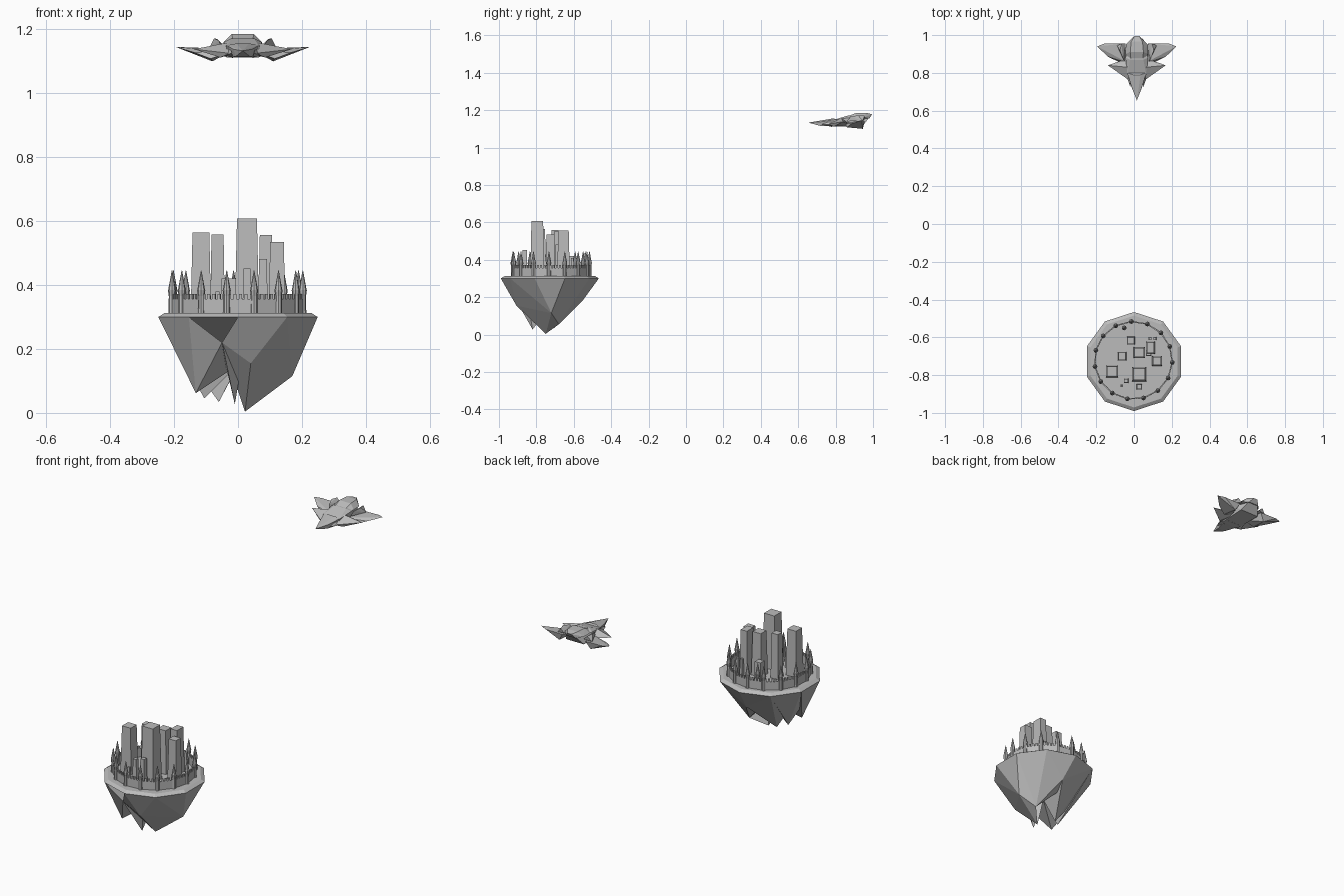
import bpy, bmesh
from math import sin, cos, radians, pi
from mathutils import Vector, Matrix

cube = bpy.data.objects.get("Cube")
if cube:
    bpy.data.objects.remove(cube, do_unlink=True)

grey = bpy.data.materials.new("stone_grey")
grey.use_nodes = True
grey.diffuse_color = (0.5, 0.5, 0.5, 1)
grey.node_tree.nodes["Principled BSDF"].inputs["Base Color"].default_value = (0.5, 0.5, 0.5, 1)


def finish(name, bm):
    bmesh.ops.recalc_face_normals(bm, faces=bm.faces)
    mesh = bpy.data.meshes.new(name)
    bm.to_mesh(mesh)
    bm.free()
    mesh.materials.append(grey)
    obj = bpy.data.objects.new(name, mesh)
    bpy.context.scene.collection.objects.link(obj)
    return obj


def hull(name, points):
    """Faceted solid wrapped around a few points."""
    bm = bmesh.new()
    for p in points:
        bm.verts.new(p)
    bmesh.ops.convex_hull(bm, input=bm.verts[:])
    loose = [v for v in bm.verts if not v.link_faces]
    bmesh.ops.delete(bm, geom=loose, context='VERTS')
    return finish(name, bm)


def add_frustum(bm, x, y, z0, z1, r0, r1, sides, turn=0.0):
    mat = Matrix.Translation((x, y, (z0 + z1) / 2)) @ Matrix.Rotation(turn, 4, 'Z')
    bmesh.ops.create_cone(bm, cap_ends=True, segments=sides, radius1=r0, radius2=r1,
                          depth=z1 - z0, matrix=mat)


def add_box(bm, x, y, z0, z1, sx, sy, turn=0.0, taper=1.0):
    mat = (Matrix.Translation((x, y, (z0 + z1) / 2)) @ Matrix.Rotation(turn, 4, 'Z')
           @ Matrix.Diagonal((sx, sy, z1 - z0, 1)))
    verts = bmesh.ops.create_cube(bm, size=1, matrix=mat)["verts"]
    for v in verts:
        if v.co.z > (z0 + z1) / 2:
            v.co.x = x + (v.co.x - x) * taper
            v.co.y = y + (v.co.y - y) * taper


# Island platform with a sloping rim
CY = -0.728
RIM, DECK = 0.30, 0.312
rim = [(0.262 * cos(radians(90 + 36 * k)), CY + 0.262 * sin(radians(90 + 36 * k)), RIM)
       for k in range(10)]
bm = bmesh.new()
add_frustum(bm, 0, CY, RIM, DECK, 0.262, 0.243, 10, 0)
for v in bm.verts:  # put a corner at the back
    v.co = Matrix.Rotation(0, 3, 'Z') @ v.co
finish("platform", bm)

# Rock underside: overlapping spikes hung from the rim corners
left_tip = (-0.132, -0.82, 0.062)
front_tip = (-0.01, -0.82, 0.027)
low_tip = (0.022, -0.75, 0.004)
back_tip = (-0.06, -0.705, 0.034)
right_tip = (0.09, -0.68, 0.055)
side_tip = (-0.105, -0.74, 0.045)
notch = (-0.05, -0.93, 0.22)
ridge = (0.04, -0.907, 0.155)
flank = (0.17, -0.72, 0.115)
back_ridge = (0.02, -0.55, 0.185)
heart = (0, CY, 0.15)


def corners(*ids):
    return [rim[i] for i in ids]


hull("rock_core", rim + [heart])
hull("rock_left_spike", corners(2, 3, 4) + [notch, left_tip, heart])
hull("rock_front_spike", corners(5, 6) + [notch, ridge, low_tip, heart])
hull("rock_front_shard", [notch, heart, front_tip, (0.02, -0.85, 0.2), (-0.05, -0.78, 0.2)])
hull("rock_right_spike", corners(6, 7, 8) + [flank, ridge, low_tip, right_tip])
hull("rock_back_spike", corners(8, 9, 0, 1) + [back_ridge, right_tip, heart])
hull("rock_back_shard", corners(0, 1, 2) + [back_ridge, back_tip, heart])
hull("rock_side_shard", corners(1, 2, 3) + [side_tip, heart])

# Ring wall: spired towers joined by battlemented walls
WX, WY, WR, COUNT = -0.003, -0.722, 0.206, 15
spots = [Vector((WX + WR * cos(radians(93 + 24 * k)), WY + WR * sin(radians(93 + 24 * k))))
         for k in range(COUNT)]
towers, wall = bmesh.new(), bmesh.new()
for spot in spots + [Vector((-0.052, -0.55))]:
    add_frustum(towers, spot.x, spot.y, DECK, 0.37, 0.011, 0.010, 8)
    add_frustum(towers, spot.x, spot.y, 0.365, 0.385, 0.010, 0.013, 8)
    add_frustum(towers, spot.x, spot.y, 0.385, 0.445, 0.012, 0.001, 8)
finish("wall_towers", towers)
for i, a in enumerate(spots):
    b = spots[(i + 1) % COUNT]
    mid, span = (a + b) / 2, b - a
    turn = Vector((1, 0)).angle_signed(span) * -1
    add_box(wall, mid.x, mid.y, DECK, 0.357, span.length, 0.007, turn)
    for j in range(5):
        p = a.lerp(b, (j + 0.5) / 5)
        add_box(wall, p.x, p.y, 0.356, 0.372, span.length / 9, 0.007, turn)
finish("ring_wall", wall)

# City blocks: x, y, width, depth, top height
blocks = [
    (-0.116, -0.78, 0.064, 0.064, 0.565),
    (0.028, -0.795, 0.076, 0.076, 0.608),
    (0.028, -0.68, 0.06, 0.06, 0.55),
    (-0.064, -0.70, 0.046, 0.046, 0.558),
    (0.087, -0.655, 0.046, 0.068, 0.557),
    (0.122, -0.725, 0.052, 0.052, 0.535),
    (0.078, -0.685, 0.03, 0.03, 0.482),
    (-0.016, -0.617, 0.042, 0.042, 0.42),
    (-0.042, -0.83, 0.024, 0.024, 0.42),
    (0.028, -0.862, 0.028, 0.028, 0.452),
    (-0.064, -0.857, 0.014, 0.014, 0.38),
    (0.085, -0.607, 0.016, 0.016, 0.41),
    (0.11, -0.607, 0.016, 0.016, 0.41),
]
for n, (x, y, sx, sy, top) in enumerate(blocks, 1):
    bm = bmesh.new()
    add_box(bm, x, y, DECK, top, sx, sy, taper=0.82)
    finish(f"city_block_{n}", bm)

# Flying ship, mirrored about its own centre line
SX = 0.015


def both(points):
    return [(SX + s * x, y, z) for x, y, z in points for s in (1, -1)]


def pair(name, points):
    for side, s in (("left", 1), ("right", -1)):
        hull(f"{side}_{name}", [(SX + s * x, y, z) for x, y, z in points])


hull("ship_nose", both([(0, 0.654, 1.133), (0.022, 0.72, 1.115), (0.03, 0.73, 1.138),
                        (0.05, 0.80, 1.15), (0.05, 0.82, 1.112), (0.02, 0.79, 1.156)]))
hull("ship_body", both([(0.05, 0.79, 1.112), (0.05, 0.79, 1.148), (0.06, 0.88, 1.16),
                        (0.035, 0.87, 1.172), (0.055, 0.945, 1.115), (0.03, 0.975, 1.155)]))
hull("ship_canopy", both([(0.03, 0.86, 1.165), (0.06, 0.90, 1.16), (0.058, 0.95, 1.16),
                          (0.035, 0.91, 1.185), (0.03, 0.965, 1.185), (0.012, 0.995, 1.178),
                          (0.03, 0.98, 1.155)]))
pair("front_wing", [(0.04, 0.76, 1.125), (0.07, 0.79, 1.112), (0.153, 0.84, 1.138),
                    (0.10, 0.85, 1.14), (0.04, 0.88, 1.12), (0.05, 0.83, 1.158)])
pair("rear_wing", [(0.04, 0.85, 1.13), (0.10, 0.86, 1.108), (0.153, 0.886, 1.128),
                   (0.21, 0.94, 1.145), (0.172, 0.955, 1.142), (0.07, 0.955, 1.14),
                   (0.095, 0.945, 1.10)])
pair("engine_pod", [(0.065, 0.86, 1.14), (0.075, 0.88, 1.165), (0.09, 0.92, 1.172),
                    (0.08, 0.955, 1.17), (0.06, 0.955, 1.15), (0.105, 0.945, 1.142)])
pair("nose_fang", [(0.034, 0.725, 1.125), (0.03, 0.78, 1.11), (0.058, 0.79, 1.12),
                   (0.04, 0.79, 1.145)])
